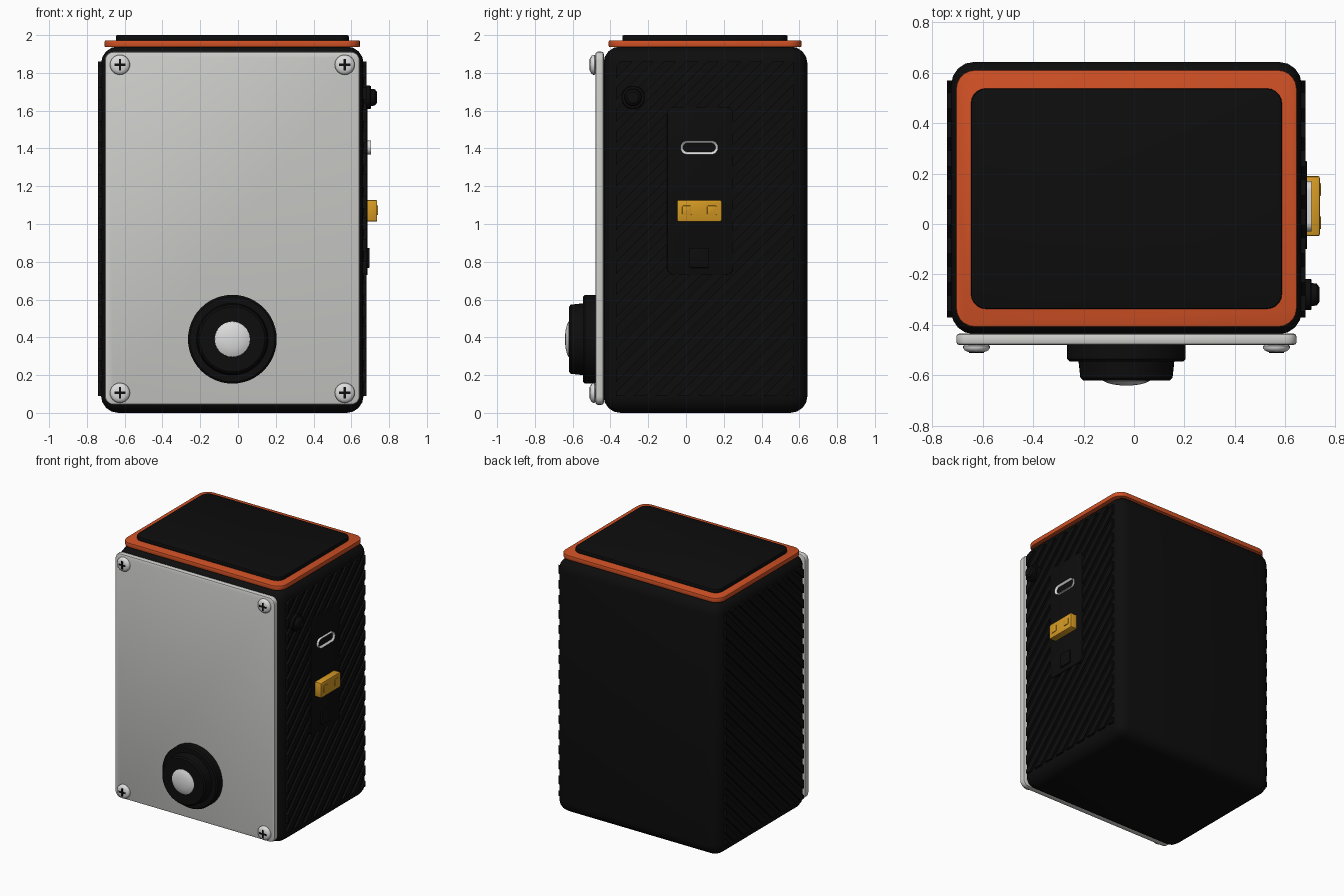
import bpy, bmesh, math
from mathutils import Vector, Matrix

if "Cube" in bpy.data.objects:
    bpy.data.objects.remove(bpy.data.objects["Cube"])


def material(name, rgb):
    m = bpy.data.materials.new(name)
    m.diffuse_color = (*rgb, 1)
    m.use_nodes = True
    m.node_tree.nodes["Principled BSDF"].inputs["Base Color"].default_value = m.diffuse_color
    return m


BLACK = material("matte black", (0.004, 0.004, 0.004))
ORANGE = material("orange", (0.62, 0.08, 0.018))
PLATE = material("light grey", (0.62, 0.62, 0.60))
SILVER = material("silver", (0.72, 0.72, 0.72))
GOLD = material("gold", (0.68, 0.33, 0.018))

CX = -0.03                       # centre line of the case
FRONT, RIGHT, UP = Vector((0, -1, 0)), Vector((1, 0, 0)), Vector((0, 0, 1))


def finish(name, bm, mats, smooth=35):
    bmesh.ops.recalc_face_normals(bm, faces=bm.faces)
    mesh = bpy.data.meshes.new(name)
    bm.to_mesh(mesh)
    bm.free()
    for m in mats:
        mesh.materials.append(m)
    ob = bpy.data.objects.new(name, mesh)
    bpy.context.collection.objects.link(ob)
    bpy.ops.object.select_all(action='DESELECT')
    ob.select_set(True)
    bpy.context.view_layer.objects.active = ob
    bpy.ops.object.shade_smooth_by_angle(angle=math.radians(smooth))
    return ob


def box_mesh(lo, hi):
    lo, hi = Vector(lo), Vector(hi)
    bm = bmesh.new()
    bmesh.ops.create_cube(bm, size=1, matrix=Matrix.Translation((lo + hi) / 2)
                          @ Matrix.Diagonal((*(hi - lo), 1)))
    return bm


def rounded_plate(name, lo, hi, axis, radius, edge, mats, rim=0, depth=0, segs=5):
    """Box with round corners about an axis, softened face edges, optional recess."""
    bm = box_mesh(lo, hi)
    if radius:
        along = [e for e in bm.edges
                 if abs((e.verts[0].co - e.verts[1].co).normalized().dot(axis)) > 0.9]
        bmesh.ops.bevel(bm, geom=along, offset=radius, segments=segs,
                        profile=0.5, affect='EDGES')
    bm.normal_update()
    caps = [f for f in bm.faces if abs(f.normal.dot(axis)) > 0.9]
    if edge:
        rims = list({e for f in caps for e in f.edges})
        bmesh.ops.bevel(bm, geom=rims, offset=edge, segments=2,
                        profile=0.5, affect='EDGES')
    if rim:
        bm.normal_update()
        face = max((f for f in bm.faces if f.normal.dot(axis) > 0.9),
                   key=lambda f: f.calc_area())
        bmesh.ops.inset_region(bm, faces=[face], thickness=rim)
        face.material_index = 1
        bmesh.ops.translate(bm, verts=face.verts, vec=-axis * depth)
    return finish(name, bm, mats)


def lathe(name, profile, origin, axis, mat, n=40):
    """Spin (radius, distance) points about an axis; the ends are capped."""
    bm = bmesh.new()
    rings = [[bm.verts.new((r * math.cos(2 * math.pi * i / n),
                            r * math.sin(2 * math.pi * i / n), d)) for i in range(n)]
             for r, d in profile]
    for a, b in zip(rings, rings[1:]):
        for i in range(n):
            bm.faces.new((a[i], a[(i + 1) % n], b[(i + 1) % n], b[i]))
    bm.faces.new(rings[0])
    bm.faces.new(rings[-1])
    turn = axis.to_track_quat('Z', 'Y').to_matrix().to_4x4()
    bm.transform(Matrix.Translation(origin) @ turn)
    return finish(name, bm, [mat])


# Case with all edges rounded
bm = box_mesh((CX - 0.695, -0.437, 0), (CX + 0.695, 0.643, 1.94))
bmesh.ops.bevel(bm, geom=bm.edges[:], offset=0.09, segments=4, profile=0.5, affect='EDGES')
finish("case", bm, [BLACK])

# Diagonal grip ribs on both sides, trimmed to a rectangle
Y0, Y1, Z0, Z1 = -0.37, 0.57, 0.09, 1.86
for side, name in ((1, "right_ribs"), (-1, "left_ribs")):
    bm = bmesh.new()
    x = CX + side * 0.697
    for k in range(24):
        turn = Matrix.Translation((x, 0.1, -0.37 + k * 0.115)) @ Matrix.Rotation(math.pi / 4, 4, 'X')
        bmesh.ops.create_cube(bm, size=1, matrix=turn @ Matrix.Diagonal((0.028, 3, 0.045, 1)))
    for co, no in (((0, Y0, 0), (0, -1, 0)), ((0, Y1, 0), (0, 1, 0)),
                   ((0, 0, Z0), (0, 0, -1)), ((0, 0, Z1), (0, 0, 1))):
        cut = bmesh.ops.bisect_plane(bm, geom=bm.verts[:] + bm.edges[:] + bm.faces[:],
                                     plane_co=co, plane_no=no, clear_outer=True)
        edges = [g for g in cut["geom_cut"] if isinstance(g, bmesh.types.BMEdge)]
        if edges:
            bmesh.ops.holes_fill(bm, edges=edges, sides=0)
    finish(name, bm, [BLACK])

# Top bezel and screen
rounded_plate("top_bezel", (CX - 0.676, -0.409, 1.936), (CX + 0.676, 0.611, 1.972),
              UP, 0.075, 0.006, [ORANGE])
rounded_plate("screen", (CX - 0.617, -0.337, 1.965), (CX + 0.617, 0.538, 2.0),
              UP, 0.06, 0.008, [BLACK])

# Front plate
rounded_plate("front_plate", (CX - 0.675, -0.48, 0.043), (CX + 0.675, -0.435, 1.912),
              FRONT, 0.045, 0.012, [PLATE])

# Corner screws with cross slots
for sx in (-0.595, 0.595):
    for z in (0.106, 1.843):
        p = Vector((CX + sx, -0.478, z))
        lathe("screw", [(0.045, 0), (0.053, 0.006), (0.053, 0.014), (0.046, 0.024),
                        (0.032, 0.03)], p, FRONT, SILVER, 24)
        for w, h in ((0.03, 0.006), (0.006, 0.03)):
            rounded_plate("screw_slot", p + Vector((-w, -0.033, -h)),
                          p + Vector((w, -0.027, h)), FRONT, 0, 0, [BLACK])

# Camera housing and lens dome
cam = Vector((CX, -0.47, 0.39))
lathe("camera_housing", [(0.235, 0), (0.235, 0.065), (0.225, 0.075), (0.19, 0.075),
                         (0.183, 0.14), (0.172, 0.15), (0.1, 0.15)], cam, FRONT, BLACK, 48)
lathe("camera_lens", [(0.095, 0.145), (0.093, 0.152), (0.075, 0.161), (0.05, 0.167),
                      (0.025, 0.17), (0.004, 0.171)], cam, FRONT, SILVER, 40)

# Port panel on the right side
rounded_plate("port_panel", (0.65, -0.1, 0.73), (0.686, 0.25, 1.62), RIGHT, 0.04, 0.003, [BLACK])

# Rotary knob
lathe("knob", [(0.062, 0), (0.062, 0.04), (0.058, 0.045), (0.046, 0.045), (0.043, 0.065),
               (0.03, 0.075)], Vector((0.66, -0.28, 1.67)), RIGHT, BLACK, 32)

# Charging socket: silver rim around a dark recess
rounded_plate("charging_socket", (0.67, -0.03, 1.368), (0.704, 0.17, 1.442), RIGHT,
              0.036, 0, [SILVER, BLACK], rim=0.014, depth=0.012, segs=8)

# Gold connector with two square contacts
rounded_plate("gold_connector", (0.67, -0.048, 1.012), (0.737, 0.19, 1.127), RIGHT,
              0.01, 0.007, [GOLD], segs=2)
for y in (0.005, 0.137):
    rounded_plate("gold_contact", (0.733, y - 0.025, 1.047), (0.742, y + 0.025, 1.097),
                  RIGHT, 0.006, 0.002, [GOLD], segs=2)

# Small square button
rounded_plate("side_button", (0.67, 0.018, 0.768), (0.697, 0.123, 0.873), RIGHT,
              0.008, 0.004, [BLACK], segs=2)
